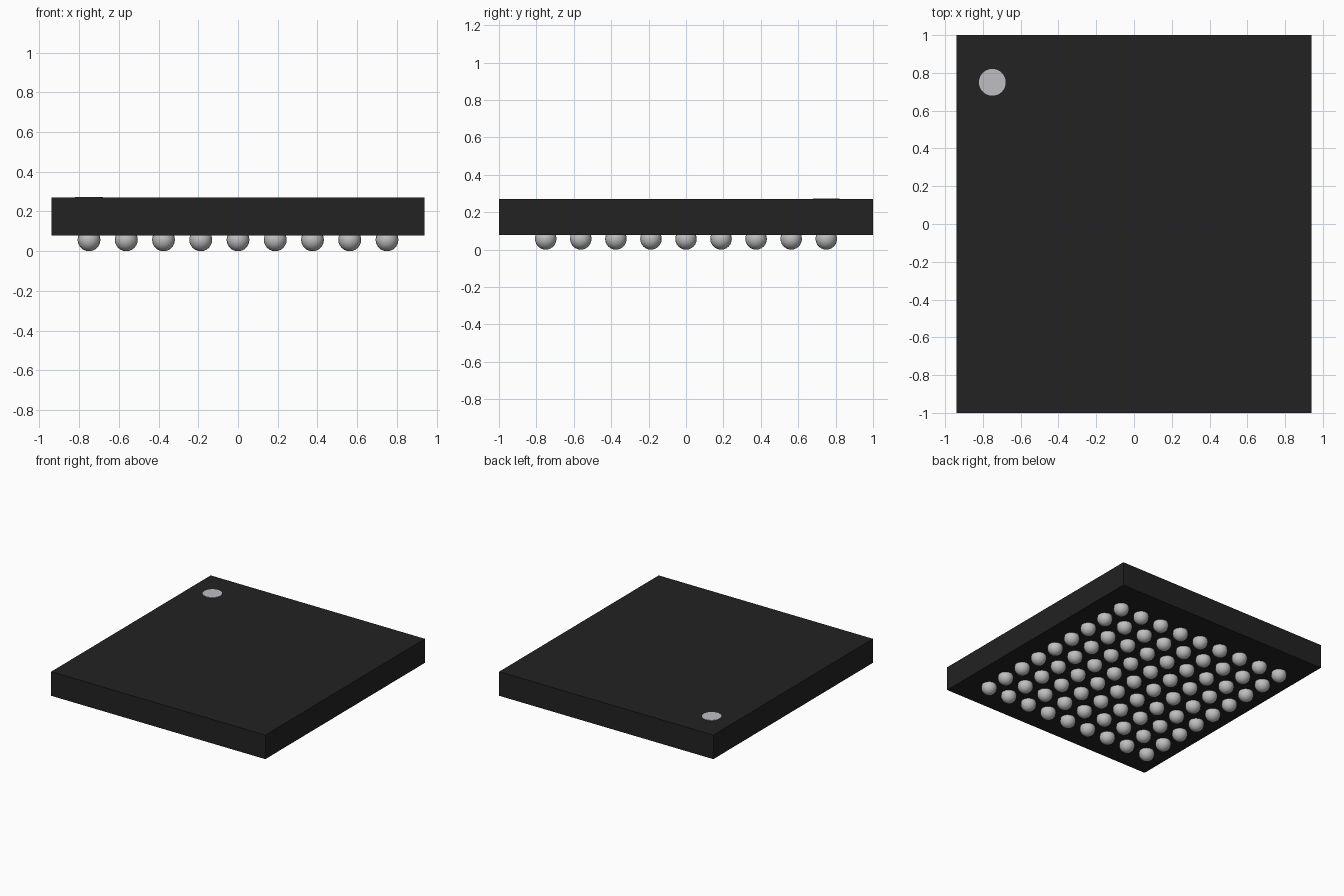
import bpy
import bmesh
from mathutils import Matrix

default = bpy.data.objects.get("Cube")
if default:
    bpy.data.objects.remove(default, do_unlink=True)

PITCH, COUNT = 0.1875, 9
BALL_R = 0.0575
BODY_BOTTOM, BODY_TOP = 0.079, 0.27


def material(name, color):
    mat = bpy.data.materials.new(name)
    mat.use_nodes = True
    mat.diffuse_color = (*color, 1)
    mat.node_tree.nodes["Principled BSDF"].inputs["Base Color"].default_value = (*color, 1)
    return mat


def finish(bm, name, mat):
    mesh = bpy.data.meshes.new(name)
    bm.to_mesh(mesh)
    bm.free()
    mesh.materials.append(mat)
    obj = bpy.data.objects.new(name, mesh)
    bpy.context.collection.objects.link(obj)
    return obj


black = material("black_resin", (0.016, 0.016, 0.016))
silver = material("solder_silver", (0.52, 0.52, 0.53))
mark = material("marker_grey", (0.52, 0.52, 0.55))

# Package body: a plain sharp-edged slab
bm = bmesh.new()
height = BODY_TOP - BODY_BOTTOM
bmesh.ops.create_cube(bm, size=1, matrix=Matrix.Translation((0, 0, BODY_BOTTOM + height / 2))
                      @ Matrix.Diagonal((1.88, 2.0, height, 1)))
finish(bm, "package_body", black)

# Corner marker: thin disc on the top face
bm = bmesh.new()
bmesh.ops.create_cone(bm, cap_ends=True, segments=32, radius1=0.071, radius2=0.071, depth=0.006,
                      matrix=Matrix.Translation((-0.75, 0.75, BODY_TOP + 0.001)))
finish(bm, "corner_marker", mark)

# Solder balls: square grid under the body, tops sunk into it
bm = bmesh.new()
start = -PITCH * (COUNT - 1) / 2
for row in range(COUNT):
    for col in range(COUNT):
        spot = (start + col * PITCH, start + row * PITCH, BALL_R)
        bmesh.ops.create_uvsphere(bm, u_segments=16, v_segments=12, radius=BALL_R,
                                  matrix=Matrix.Translation(spot))
balls = finish(bm, "solder_balls", silver)
bpy.ops.object.select_all(action='DESELECT')
balls.select_set(True)
bpy.context.view_layer.objects.active = balls
bpy.ops.object.shade_smooth_by_angle()
